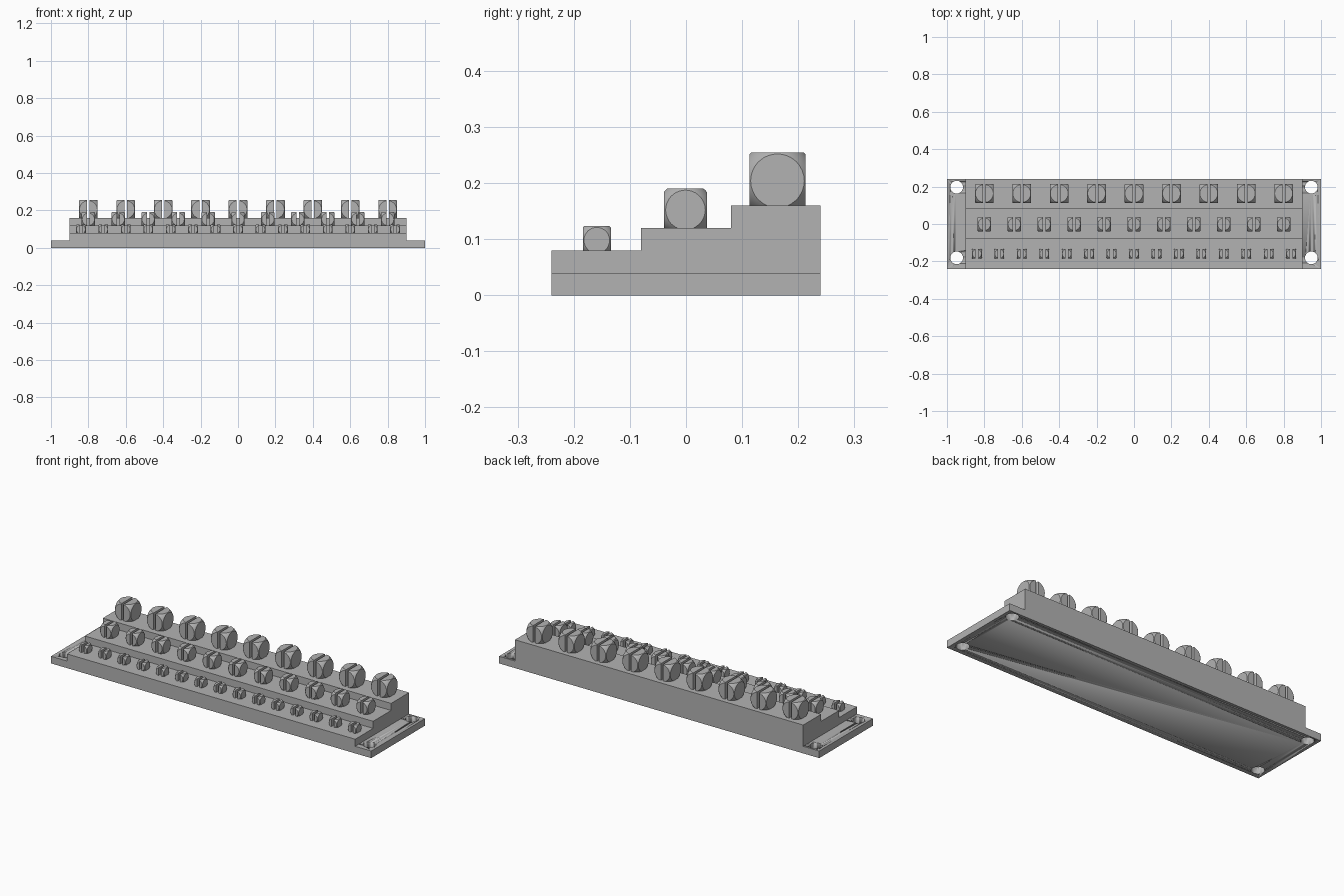
import bpy, bmesh
from math import radians
from mathutils import Vector

cube = bpy.data.objects.get("Cube")
if cube:
    bpy.data.objects.remove(cube, do_unlink=True)

GREY = (0.45, 0.45, 0.45, 1)
grey = bpy.data.materials.new("light grey")
grey.use_nodes = True
grey.diffuse_color = GREY
grey.node_tree.nodes["Principled BSDF"].inputs["Base Color"].default_value = GREY


def add_object(name, mesh, location=(0, 0, 0)):
    obj = bpy.data.objects.new(name, mesh)
    obj.location = location
    bpy.context.collection.objects.link(obj)
    return obj


def finish(name, bm):
    bmesh.ops.recalc_face_normals(bm, faces=bm.faces[:])
    mesh = bpy.data.meshes.new(name)
    bm.to_mesh(mesh)
    bm.free()
    mesh.materials.append(grey)
    mesh.shade_smooth()
    mesh.set_sharp_from_angle(angle=radians(25))
    return mesh


# Base plate with four mounting holes
bm = bmesh.new()
bmesh.ops.create_cube(bm, size=1)
bmesh.ops.scale(bm, vec=(2, 0.48, 0.04), verts=bm.verts)
bmesh.ops.translate(bm, vec=(0, 0, 0.02), verts=bm.verts)
plate = add_object("base_plate", finish("base_plate", bm))

bm = bmesh.new()
for x in (-0.948, 0.948):
    for y in (-0.181, 0.197):
        hole = bmesh.ops.create_cone(bm, cap_ends=True, segments=48,
                                     radius1=0.034, radius2=0.034, depth=0.2)
        bmesh.ops.translate(bm, vec=(x, y, 0.02), verts=hole["verts"])
cutter = add_object("hole_cutter", finish("hole_cutter", bm))
cutter.hide_render = True
cut = plate.modifiers.new("holes", "BOOLEAN")
cut.operation = "DIFFERENCE"
cut.solver = "EXACT"
cut.object = cutter
bpy.context.view_layer.objects.active = plate
bpy.ops.object.modifier_apply(modifier=cut.name)
bpy.data.objects.remove(cutter, do_unlink=True)

# Three-step block, extruded along x
profile = [(-0.24, 0.04), (0.24, 0.04), (0.24, 0.16), (0.08, 0.16),
           (0.08, 0.12), (-0.08, 0.12), (-0.08, 0.08), (-0.24, 0.08)]
bm = bmesh.new()
face = bm.faces.new([bm.verts.new((-0.9, y, z)) for y, z in profile])
side = bmesh.ops.extrude_face_region(bm, geom=[face])
bmesh.ops.translate(bm, vec=(1.8, 0, 0),
                    verts=[v for v in side["geom"] if isinstance(v, bmesh.types.BMVert)])
add_object("stepped_block", finish("stepped_block", bm))


def slice_off(bm, point, normal):
    """Remove what lies beyond the plane and cap the cut."""
    result = bmesh.ops.bisect_plane(bm, geom=bm.verts[:] + bm.edges[:] + bm.faces[:],
                                    plane_co=point, plane_no=normal, clear_outer=True)
    edges = [e for e in result["geom_cut"] if isinstance(e, bmesh.types.BMEdge)]
    bmesh.ops.edgeloop_fill(bm, edges=edges)


def holder_mesh(name, radius, half_x, half, drop, slot=0.007):
    """Ball flattened to a block and split by a slot into two jaws."""
    bm = bmesh.new()
    bmesh.ops.create_uvsphere(bm, u_segments=40, v_segments=24, radius=radius)
    for normal, dist in [((1, 0, 0), half_x), ((0, 1, 0), half), ((0, -1, 0), half),
                         ((0, 0, 1), half), ((0, 0, -1), drop), ((-1, 0, 0), -slot)]:
        n = Vector(normal)
        slice_off(bm, n * dist, n)
    # Mirrored second jaw
    copy = bmesh.ops.duplicate(bm, geom=bm.verts[:] + bm.edges[:] + bm.faces[:])
    verts = [v for v in copy["geom"] if isinstance(v, bmesh.types.BMVert)]
    bmesh.ops.scale(bm, vec=(-1, 1, 1), verts=verts)
    return finish(name, bm)


# Rows: name, count, pitch, y, centre z, step z, ball radius, half x, half y/z
rows = [("large_holder", 9, 0.2, 0.163, 0.204, 0.16, 0.0693, 0.05, 0.05),
        ("medium_holder", 11, 0.16, -0.001, 0.152, 0.12, 0.0505, 0.036, 0.038),
        ("small_holder", 15, 0.12, -0.159, 0.098, 0.08, 0.0347, 0.026, 0.025)]
for name, count, pitch, y, z, step, radius, half_x, half in rows:
    mesh = holder_mesh(name, radius, half_x, half, z - step)
    for i in range(count):
        add_object(f"{name}_{i + 1}", mesh, ((i - (count - 1) / 2) * pitch, y, z))
